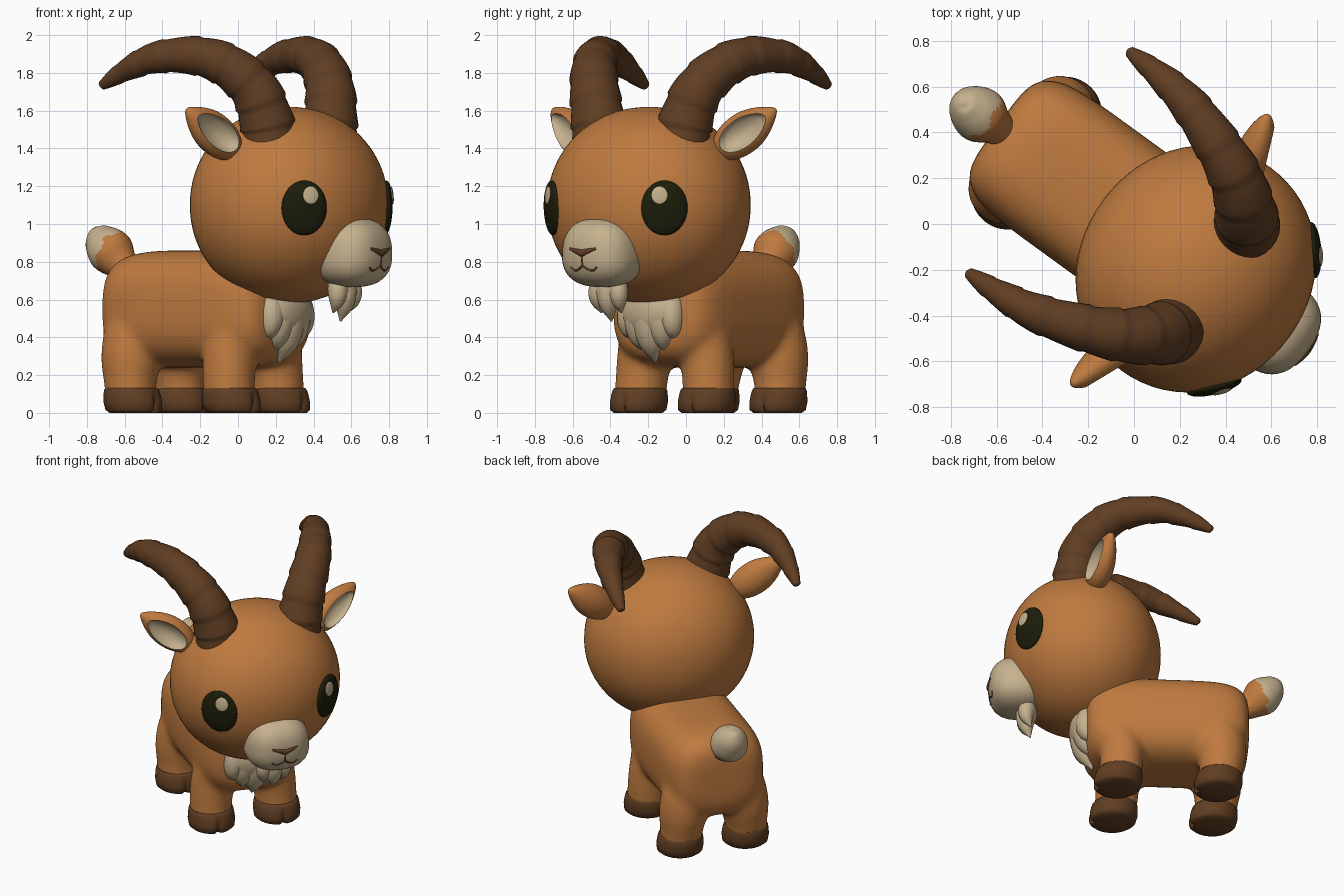
import bpy, bmesh, math
from mathutils import Vector, Matrix

if "Cube" in bpy.data.objects:
    bpy.data.objects.remove(bpy.data.objects["Cube"])

# Built facing +X with left = +Y, then turned to its three-quarter pose
POSE = Matrix.Rotation(math.radians(-36), 4, 'Z')


def material(name, rgb):
    m = bpy.data.materials.new(name)
    m.diffuse_color = (*rgb, 1)
    m.use_nodes = True
    m.node_tree.nodes["Principled BSDF"].inputs["Base Color"].default_value = m.diffuse_color
    return m


FUR = material("orange_fur", (0.52, 0.196, 0.05))
CREAM = material("cream_fur", (0.56, 0.44, 0.27))
HORN = material("brown_horn", (0.117, 0.048, 0.0165))
DARK = material("dark_eye", (0.012, 0.012, 0.003))


def finish(bm, name, mats, angle=50):
    bmesh.ops.recalc_face_normals(bm, faces=bm.faces)
    me = bpy.data.meshes.new(name)
    bm.to_mesh(me)
    bm.free()
    for p in me.polygons:
        p.use_smooth = True
    me.set_sharp_from_angle(angle=math.radians(angle))
    for m in mats:
        me.materials.append(m)
    ob = bpy.data.objects.new(name, me)
    bpy.context.collection.objects.link(ob)
    ob.matrix_world = POSE
    return ob


def blob(bm, center, half, p=2.0, seg=40, rings=24, shape=None, q=None):
    """Superellipsoid; q rounds the cross-section, shape adjusts unit coordinates."""
    q = q or p
    for v in bmesh.ops.create_uvsphere(bm, u_segments=seg, v_segments=rings, radius=1)["verts"]:
        x, y, z = (abs(t) for t in v.co)
        c = v.co / (x ** p + (y ** q + z ** q) ** (p / q)) ** (1 / p)
        c = shape(c) if shape else c
        v.co = Vector(center) + Vector(c[i] * half[i] for i in range(3))


def spline(keys, n):
    """Smooth samples through rows of (x, y, z, radius)."""
    k = [Vector(q) for q in keys]
    k = [2 * k[0] - k[1]] + k + [2 * k[-1] - k[-2]]
    out = []
    for j in range(n + 1):
        u = j / n * (len(k) - 3)
        i = min(int(u), len(k) - 4)
        t = u - i
        a, b, c, d = k[i:i + 4]
        out.append(0.5 * (2 * b + (c - a) * t + (2 * a - 5 * b + 4 * c - d) * t * t
                          + (3 * b - a - 3 * c + d) * t ** 3))
    return out


def tube(bm, keys, n=20, seg=16, ridge=0, ridges=8):
    """Tapered tube along a path, optionally with stepped ridges."""
    pts = spline(keys, n)
    pos = [Vector(q[:3]) for q in pts]
    side = None
    rows = []
    for i, c in enumerate(pos):
        d = (pos[min(i + 1, n)] - pos[max(i - 1, 0)]).normalized()
        side = side or d.orthogonal()
        side = (side - d * side.dot(d)).normalized()
        up = d.cross(side)
        r = max(pts[i][3], 0.002) * (1 + ridge * (0.5 - (i / n * ridges) % 1))
        rows.append([bm.verts.new(c + r * (side * math.cos(a) + up * math.sin(a)))
                     for a in (2 * math.pi * j / seg for j in range(seg))])
    for a, b in zip(rows, rows[1:]):
        for j in range(seg):
            bm.faces.new((a[j], a[j - 1], b[j - 1], b[j]))
    bm.faces.new(rows[0])
    bm.faces.new(rows[-1])


# Body and legs fused into one soft form
LEGS = [("front", 0.115, 0.0), ("rear", -0.53, 0.016)]
bm = bmesh.new()
blob(bm, (-0.205, 0, 0.55), (0.53, 0.335, 0.31), 5, 64, 40, None, 2.9)
for _, x, fat in LEGS:
    for s in (1, -1):
        tube(bm, [(x - 0.005, s * 0.222, 0.05, 0.136), (x - 0.015, s * 0.22, 0.15, 0.138),
                  (x - 0.02, s * 0.208, 0.28, 0.142 + fat), (x - 0.015, s * 0.185, 0.42, 0.14 + fat),
                  (x, s * 0.15, 0.58, 0.11)], 16, 28)
body = finish(bm, "body_and_legs", [FUR])
mod = body.modifiers.new("fuse", 'REMESH')
mod.mode = 'VOXEL'
mod.voxel_size = 0.02
mod.use_smooth_shade = True
mod = body.modifiers.new("soften", 'SMOOTH')
mod.factor = 0.5
mod.iterations = 12

# Hooves with a cleft at the front, leaning back towards the top
HOOF = [(0.004, 0.128), (0.02, 0.147), (0.06, 0.152), (0.10, 0.148), (0.125, 0.143), (0.137, 0.134)]
for label, x, _ in LEGS:
    for s, side in ((1, "left"), (-1, "right")):
        bm = bmesh.new()
        rows = []
        for z, r in HOOF:
            row = []
            for j in range(64):
                a = 2 * math.pi * j / 64
                b = min(a, 2 * math.pi - a)
                cut = 0.24 * math.exp(-(b / 0.11) ** 2) * max(0, 1 - z / 0.12)
                rr = r * (1 - cut)
                row.append(bm.verts.new((x + 0.012 - 0.14 * z + rr * math.cos(a) * 1.03,
                                         s * 0.222 + rr * math.sin(a), z - 0.004)))
            rows.append(row)
        for a, b in zip(rows, rows[1:]):
            for j in range(64):
                bm.faces.new((a[j - 1], a[j], b[j], b[j - 1]))
        bm.faces.new(rows[0])
        bm.faces.new(rows[-1])
        finish(bm, f"{label}_{side}_hoof", [HORN])

# Head
HC, HR = Vector((0.334, 0, 1.10)), Vector((0.505, 0.55, 0.52))
bm = bmesh.new()
blob(bm, HC, HR, 2.05, 64, 40)
finish(bm, "head", [FUR])

# Muzzle, slightly narrower towards the top
MC, MR, MP = Vector((0.75, 0, 0.85)), Vector((0.19, 0.208, 0.184)), 2.5


def muzzle_width(t):
    return 1 - 0.05 * t


def muzzle_x(y, z):
    t = (z - MC.z) / MR.z
    w = y / (MR.y * muzzle_width(t))
    return MC.x + MR.x * max(0, 1 - abs(w) ** MP - abs(t) ** MP) ** (1 / MP)


bm = bmesh.new()
blob(bm, MC, MR, MP, 48, 32, lambda c: Vector((c.x, c.y * muzzle_width(c.z), c.z)))
finish(bm, "muzzle", [CREAM])


def on_muzzle(y, z, r):
    return (muzzle_x(y, z) - r * 0.35, y, z, r)


# Nose and mouth lines laid on the muzzle
bm = bmesh.new()
tube(bm, [on_muzzle(y, 0.846 + 0.28 * abs(y), 0.020 - 0.16 * abs(y))
          for y in (-0.085, -0.05, -0.02, 0, 0.02, 0.05, 0.085)], 24, 12)
finish(bm, "nose", [HORN])
bm = bmesh.new()
tube(bm, [on_muzzle(0, z, 0.0055) for z in (0.845, 0.81, 0.78)], 8, 8)
for s in (1, -1):
    tube(bm, [on_muzzle(s * y, z, 0.0055) for y, z in
              ((0, 0.78), (0.03, 0.76), (0.06, 0.755), (0.085, 0.772))], 14, 8)
finish(bm, "mouth", [HORN])


def lens(name, center, normal, half, mat):
    """Shallow oval dome facing along a normal."""
    bm = bmesh.new()
    blob(bm, (0, 0, 0), half, 2, 32, 20)
    side = Vector((0, 0, 1)).cross(normal).normalized()
    up = normal.cross(side)
    rot = Matrix((normal, side, up)).transposed()
    for v in bm.verts:
        v.co = rot @ v.co + center
    finish(bm, name, [mat])
    return side, up


def head_point(y, z):
    """Point on the front of the head and its outward normal."""
    q = 1 - (y / HR.y) ** 2 - ((z - HC.z) / HR.z) ** 2
    p = Vector((HC.x + HR.x * math.sqrt(q), y, z))
    return p, Vector((p[i] - HC[i]) / HR[i] ** 2 for i in range(3)).normalized()


for s, side in ((1, "left"), (-1, "right")):
    # Eye and its glint
    p, n = head_point(s * 0.372, 1.085)
    p = p - n * 0.008
    across, up = lens(f"{side}_eye", p, n, (0.036, 0.123, 0.145), DARK)
    lens(f"{side}_eye_glint", p - across * s * 0.028 + up * 0.068 + n * 0.030,
         (n + up * 0.13 - across * s * 0.06).normalized(), (0.008, 0.043, 0.047), CREAM)

    # Horn
    bm = bmesh.new()
    tube(bm, [(x, s * y, z, r) for x, y, z, r in (
        (0.405, 0.265, 1.42, 0.148), (0.395, 0.289, 1.55, 0.142), (0.355, 0.340, 1.71, 0.130),
        (0.245, 0.422, 1.833, 0.117), (0.09, 0.495, 1.890, 0.102), (-0.12, 0.565, 1.882, 0.083),
        (-0.29, 0.590, 1.82, 0.060), (-0.44, 0.597, 1.742, 0.030), (-0.464, 0.598, 1.728, 0.008))],
         80, 28, 0.085, 10)
    finish(bm, f"{side}_horn", [HORN], 60)

    # Leaf-shaped ear, hollowed at the front
    base, tip = Vector((0.29, 0.41, 1.375)), Vector((0.195, 0.725, 1.605))
    u = (tip - base).normalized()
    n = Vector((1, 0.45, 0))
    n = (n - u * n.dot(u)).normalized()
    w = n.cross(u)
    bm = bmesh.new()
    bmesh.ops.create_uvsphere(bm, u_segments=36, v_segments=28, radius=1)
    RIM = 0.70
    for f in bm.faces:
        c = f.calc_center_median()
        f.material_index = int(c.z > 0 and c.xy.length < RIM - 0.02)
    for v in bm.verts:
        a, b, d = v.co
        rho = math.hypot(a, b)
        if d > 0 and rho < RIM:
            d = 0.50 - 0.50 * (1 - (rho / RIM) ** 2)
        b *= 1 - 0.35 * max(a, 0) ** 2 - 0.12 * a
        d *= 1 - 0.3 * a
        q = (base + tip) / 2 + u * a * 0.207 + w * b * 0.108 + n * d * 0.08
        v.co = (q.x, s * q.y, q.z)
    finish(bm, f"{side}_ear", [FUR, CREAM])

# Beard under the muzzle: soft core with pointed locks
bm = bmesh.new()
blob(bm, (0.69, 0, 0.655), (0.064, 0.112, 0.085))
for y, tipz, r in ((0, 0.485, 0.062), (0.065, 0.53, 0.052), (-0.065, 0.53, 0.052)):
    tube(bm, [(0.68, y * 0.7, 0.73, r * 0.9), (0.70, y, 0.65, r),
              (0.695, y * 1.05, (tipz + 0.65) / 2, r * 0.78), (0.67, y, tipz, 0.004)], 18, 16)
finish(bm, "beard", [CREAM])

# Chest ruff: soft core with pointed locks
bm = bmesh.new()
blob(bm, (0.315, 0, 0.54), (0.105, 0.185, 0.15))
for y, tipz, r in ((0, 0.265, 0.098), (0.07, 0.32, 0.085), (-0.07, 0.32, 0.085),
                   (0.135, 0.39, 0.068), (-0.135, 0.39, 0.068)):
    tube(bm, [(0.29, y * 0.9, 0.66, r * 0.8), (0.318, y, 0.53, r),
              (0.312, y * 1.05, (tipz + 0.50) / 2, r * 0.75), (0.27, y * 0.95, tipz, 0.004)], 20, 18)
finish(bm, "chest_ruff", [CREAM])

# Tail, cream over the rear with a zigzag edge
bm = bmesh.new()
tube(bm, [(-0.66, -0.01, 0.72, 0.05), (-0.75, -0.01, 0.785, 0.088), (-0.82, -0.01, 0.85, 0.122),
          (-0.88, -0.01, 0.915, 0.10), (-0.913, -0.01, 0.965, 0.055), (-0.922, -0.01, 0.985, 0.008)], 30, 32)
for f in bm.faces:
    c = f.calc_center_median() - Vector((-0.82, -0.01, 0.85))
    along = -0.88 * c.x + 0.40 * c.z
    f.material_index = int(along > 0.012 * math.sin(6 * math.atan2(c.y, c.x + c.z)))
finish(bm, "tail", [FUR, CREAM])
